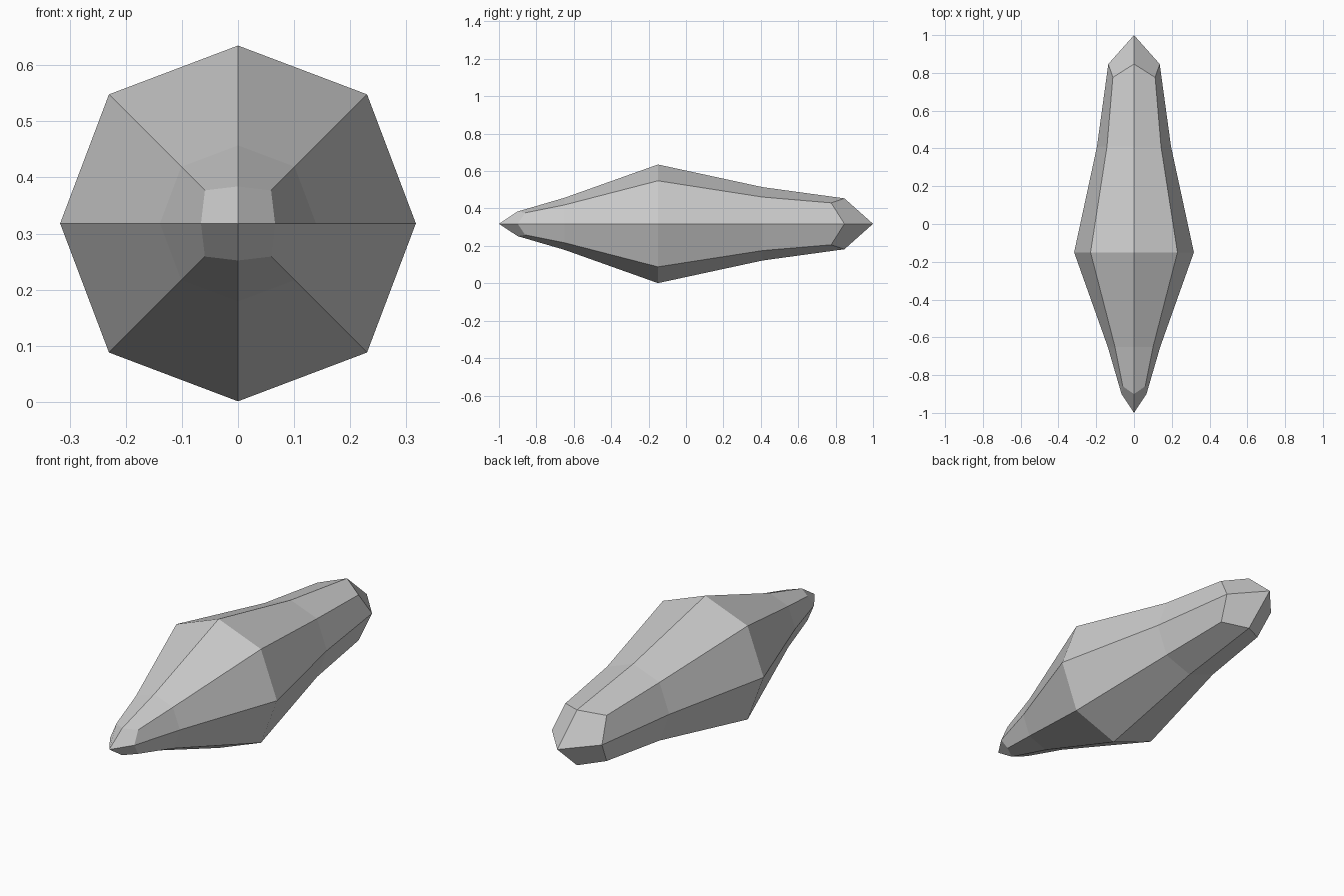
import bpy, bmesh, math

if "Cube" in bpy.data.objects:
    bpy.data.objects.remove(bpy.data.objects["Cube"])

CZ = 0.318
# Octagonal rings along y: (y of axis corners, y of diagonal corners, axis radius, diagonal x/z offset)
RINGS = [
    (-0.90, -0.86, 0.066, 0.059),
    (-0.65, -0.65, 0.139, 0.101),
    (-0.15, -0.15, 0.317, 0.230),
    (0.41, 0.41, 0.196, 0.143),
    (0.847, 0.776, 0.136, 0.112),
]

bm = bmesh.new()


def ring(y_axis, y_diag, r_axis, d):
    verts = []
    for i in range(8):
        a = i * math.pi / 4
        r, y = (d * math.sqrt(2), y_diag) if i % 2 else (r_axis, y_axis)
        verts.append(bm.verts.new((r * math.cos(a), y, CZ + r * math.sin(a))))
    return verts


# Faceted sides
rings = [ring(*r) for r in RINGS]
for a, b in zip(rings, rings[1:]):
    for i in range(8):
        j = (i + 1) % 8
        bm.faces.new((a[i], a[j], b[j], b[i]))

# Pointed ends, each of four kite faces
for loop, y in ((rings[0], -1.0), (rings[-1], 1.0)):
    tip = bm.verts.new((0, y, CZ))
    for i in range(0, 8, 2):
        bm.faces.new((tip, loop[i], loop[i + 1], loop[(i + 2) % 8]))

bmesh.ops.recalc_face_normals(bm, faces=bm.faces)
mesh = bpy.data.meshes.new("crystal_shard")
bm.to_mesh(mesh)
bm.free()
bpy.context.collection.objects.link(bpy.data.objects.new("crystal_shard", mesh))
